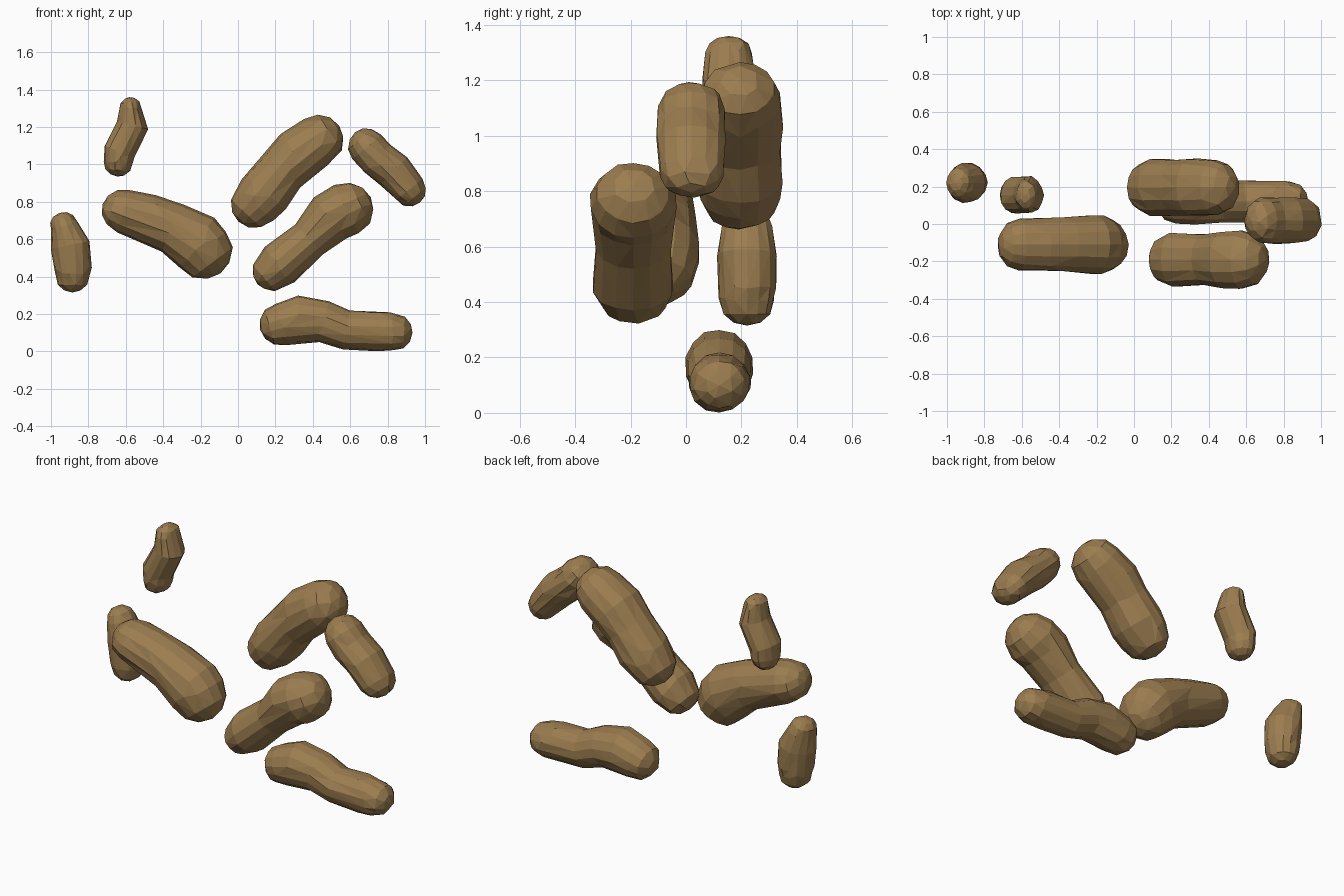
import bpy
import bmesh
import math
import random
from mathutils import Vector

default_cube = bpy.data.objects.get("Cube")
if default_cube:
    bpy.data.objects.remove(default_cube, do_unlink=True)

random.seed(4)
SIDES = 14
WOBBLE = 0.004
DEPTH_AXIS = Vector((0, 1, 0))

# Shell colour
shell = bpy.data.materials.new("shell_brown")
shell.use_nodes = True
colour = (0.33, 0.205, 0.08, 1)
shell.diffuse_color = colour
principled = next(n for n in shell.node_tree.nodes if n.type == 'BSDF_PRINCIPLED')
principled.inputs["Base Color"].default_value = colour
principled.inputs["Roughness"].default_value = 0.9


def add_ring(bm, centre, normal, radius, depth):
    """One elliptical cross-section, slightly irregular."""
    ring = []
    for i in range(SIDES):
        angle = math.tau * i / SIDES
        point = centre + normal * radius * math.cos(angle)
        point += DEPTH_AXIS * depth * math.sin(angle)
        point += normal * math.cos(angle) * random.uniform(-WOBBLE, WOBBLE)
        point += DEPTH_AXIS * math.sin(angle) * random.uniform(-WOBBLE, WOBBLE)
        ring.append(bm.verts.new(point))
    return ring


def peanut(name, y, depth, spine):
    """Loft a lumpy pod along a spine of (x, z, radius) with rounded ends."""
    centres = [Vector((x, y, z)) for x, z, _ in spine]
    radii = [r for _, _, r in spine]
    widest = max(radii)
    last = len(spine) - 1
    bm = bmesh.new()
    rings = []
    poles = []
    for i, (centre, radius) in enumerate(zip(centres, radii)):
        tangent = (centres[min(i + 1, last)] - centres[max(i - 1, 0)]).normalized()
        normal = DEPTH_AXIS.cross(tangent).normalized()
        half_depth = depth * math.sqrt(radius / widest)

        # Rounded caps at the first and last stations
        if i == 0:
            tilts = [-62, -33, 0]
        elif i == last:
            tilts = [0, 33, 62]
        else:
            tilts = [0]
        for tilt in tilts:
            a = math.radians(tilt)
            rings.append(add_ring(bm, centre + tangent * radius * math.sin(a),
                                  normal, radius * math.cos(a),
                                  half_depth * math.cos(a)))
        if i in (0, last):
            side = -1 if i == 0 else 1
            poles.append(bm.verts.new(centre + tangent * radius * side))

    # Skin between the rings, then close both tips
    for lower, upper in zip(rings, rings[1:]):
        for j in range(SIDES):
            k = (j + 1) % SIDES
            bm.faces.new((lower[j], lower[k], upper[k], upper[j]))
    for pole, ring in zip(poles, (rings[0], rings[-1])):
        for j in range(SIDES):
            bm.faces.new((pole, ring[j], ring[(j + 1) % SIDES]))
    bmesh.ops.triangulate(bm, faces=bm.faces[:])
    bmesh.ops.recalc_face_normals(bm, faces=bm.faces[:])

    mesh = bpy.data.meshes.new(name)
    bm.to_mesh(mesh)
    bm.free()
    mesh.materials.append(shell)
    obj = bpy.data.objects.new(name, mesh)
    bpy.context.collection.objects.link(obj)

    # Irregular flat facets
    facets = obj.modifiers.new("facets", 'DECIMATE')
    facets.ratio = 0.75
    return obj


# Left side pods
peanut("small_top_peanut", 0.155, 0.1,
       [(-.575, 1.3, .06), (-.565, 1.21, .085), (-.635, 1.07, .085), (-.64, 1.01, .075)])
peanut("small_left_peanut", 0.22, 0.107,
       [(-.93, .67, .075), (-.895, .57, .105), (-.885, .45, .1), (-.885, .405, .09)])
peanut("large_left_peanut", -0.11, 0.16,
       [(-.61, .75, .12), (-.485, .71, .133), (-.35, .66, .14), (-.22, .585, .163),
        (-.19, .545, .16)])

# Right side pods
peanut("large_upper_peanut", 0.195, 0.157,
       [(.09, .79, .13), (.145, .85, .145), (.235, .96, .132), (.32, 1.055, .147),
        (.43, 1.13, .135)])
peanut("small_right_peanut", 0.02, 0.125,
       [(.69, 1.095, .1), (.745, 1.03, .102), (.835, .965, .104), (.915, .865, .09)])
peanut("middle_peanut", -0.19, 0.157,
       [(.185, .43, .108), (.225, .465, .125), (.38, .6, .11), (.49, .715, .14),
        (.58, .76, .145)])

# Pod lying on the ground
peanut("bottom_peanut", 0.12, 0.125,
       [(.23, .145, .115), (.33, .172, .13), (.46, .16, .115), (.58, .113, .105),
        (.75, .108, .107), (.835, .104, .098)])
